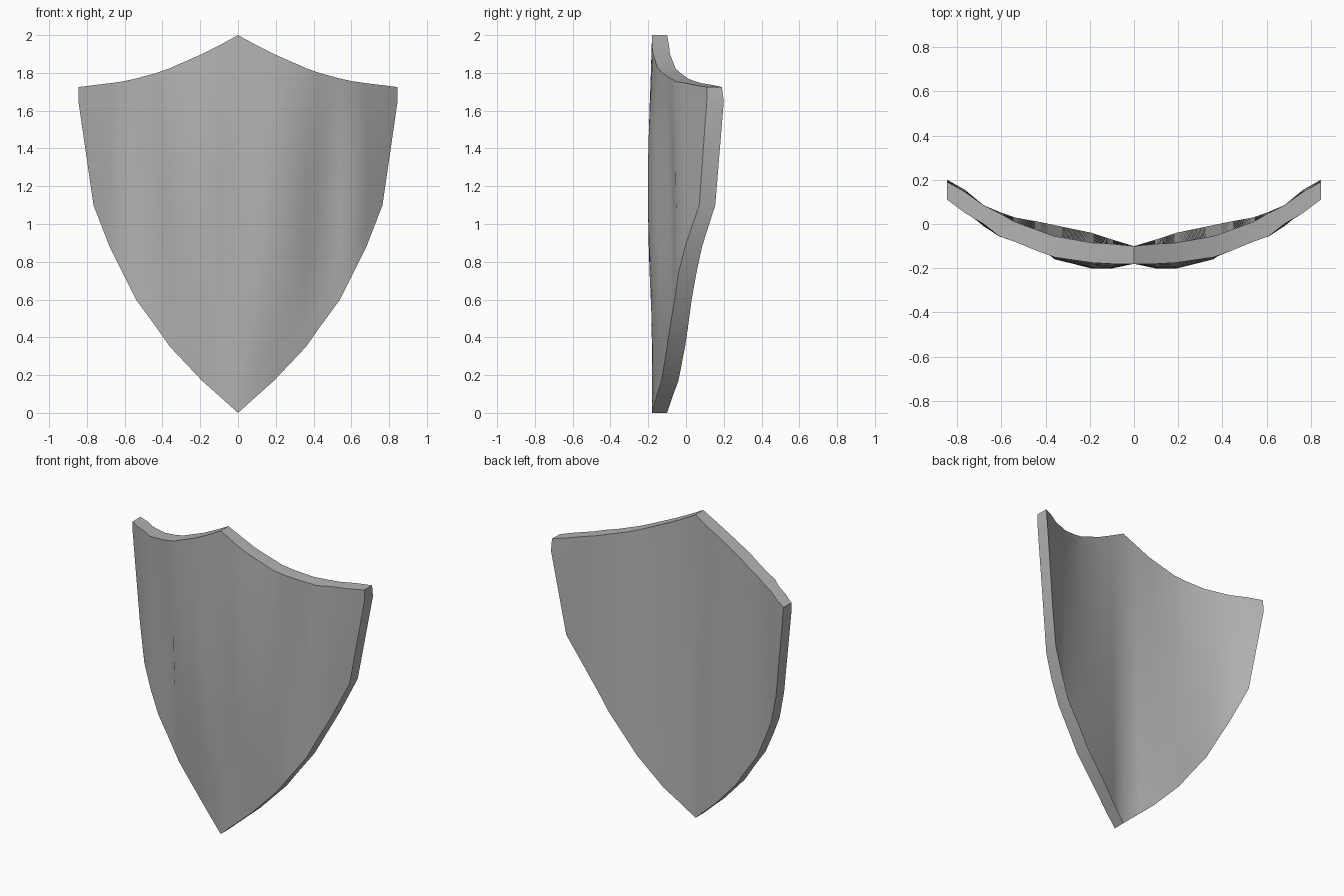
import bpy
import bmesh
import math

cube = bpy.data.objects.get("Cube")
if cube:
    bpy.data.objects.remove(cube, do_unlink=True)

# Plain steel grey
steel = bpy.data.materials.new("steel_grey")
steel.use_nodes = True
grey = (0.45, 0.45, 0.45, 1)
steel.diffuse_color = grey
steel.node_tree.nodes["Principled BSDF"].inputs["Base Color"].default_value = grey

# Upright strips from the centre ridge to the outer corner:
# x, bottom z, top z, front y at bottom / middle / top, back y at bottom / top
STRIPS = [
    (0, 0, 2, -.18, -.18, -.18, -.1, -.1),
    (.1, .09, 1.945, -.155, -.2, -.18, -.07, -.09),
    (.19, .17, 1.9, -.13, -.2, -.175, -.04, -.085),
    (.36, .35, 1.825, -.1, -.155, -.15, -.005, -.055),
    (.43, .45, 1.8, -.085, -.085, -.125, .01, -.03),
    (.54, .6, 1.77, -.06, -.065, -.08, .03, .01),
    (.61, .74, 1.755, -.04, -.055, -.055, .055, .05),
    (.68, .88, 1.745, -.005, -.01, 0, .085, .085),
    (.765, 1.1, 1.735, .07, .06, .05, .155, .145),
    (.845, 1.65, 1.725, .11, .11, .11, .2, .19),
]
ROWS = 12


def lerp(a, b, t):
    return a + (b - a) * t


def add_strip(bm, strip, side):
    """Create the front and back vertex columns of one strip."""
    x, z_low, z_high, f_low, f_mid, f_high, b_low, b_high = strip
    bulge = f_mid - (f_low + f_high) / 2
    front, back = [], []
    for row in range(ROWS + 1):
        t = row / ROWS
        z = lerp(z_low, z_high, t)
        y = lerp(f_low, f_high, t) + bulge * math.sin(math.pi * t)
        front.append(bm.verts.new((side * x, y, z)))
        back.append(bm.verts.new((side * x, lerp(b_low, b_high, t), z)))
    return front, back


def bridge(bm, a, b):
    for i in range(len(a) - 1):
        bm.faces.new((a[i], b[i], b[i + 1], a[i + 1]))


# Curved shield plate, both halves in one closed mesh
bm = bmesh.new()
columns = [add_strip(bm, s, -1) for s in reversed(STRIPS[1:])]
columns += [add_strip(bm, s, 1) for s in STRIPS]
for (front_a, back_a), (front_b, back_b) in zip(columns, columns[1:]):
    bridge(bm, front_a, front_b)
    bridge(bm, back_b, back_a)

# Rim: bottom and top edges, then the two outer sides
for end in (0, -1):
    bridge(bm, [c[0][end] for c in columns], [c[1][end] for c in columns])
for front, back in (columns[0], columns[-1]):
    bridge(bm, front, back)
bmesh.ops.recalc_face_normals(bm, faces=bm.faces)

mesh = bpy.data.meshes.new("shield_plate")
bm.to_mesh(mesh)
bm.free()
mesh.materials.append(steel)
shield = bpy.data.objects.new("shield_plate", mesh)
bpy.context.collection.objects.link(shield)

# Smooth panels with a crisp rim
bpy.ops.object.select_all(action='DESELECT')
shield.select_set(True)
bpy.context.view_layer.objects.active = shield
bpy.ops.object.shade_smooth_by_angle(angle=math.radians(40))
